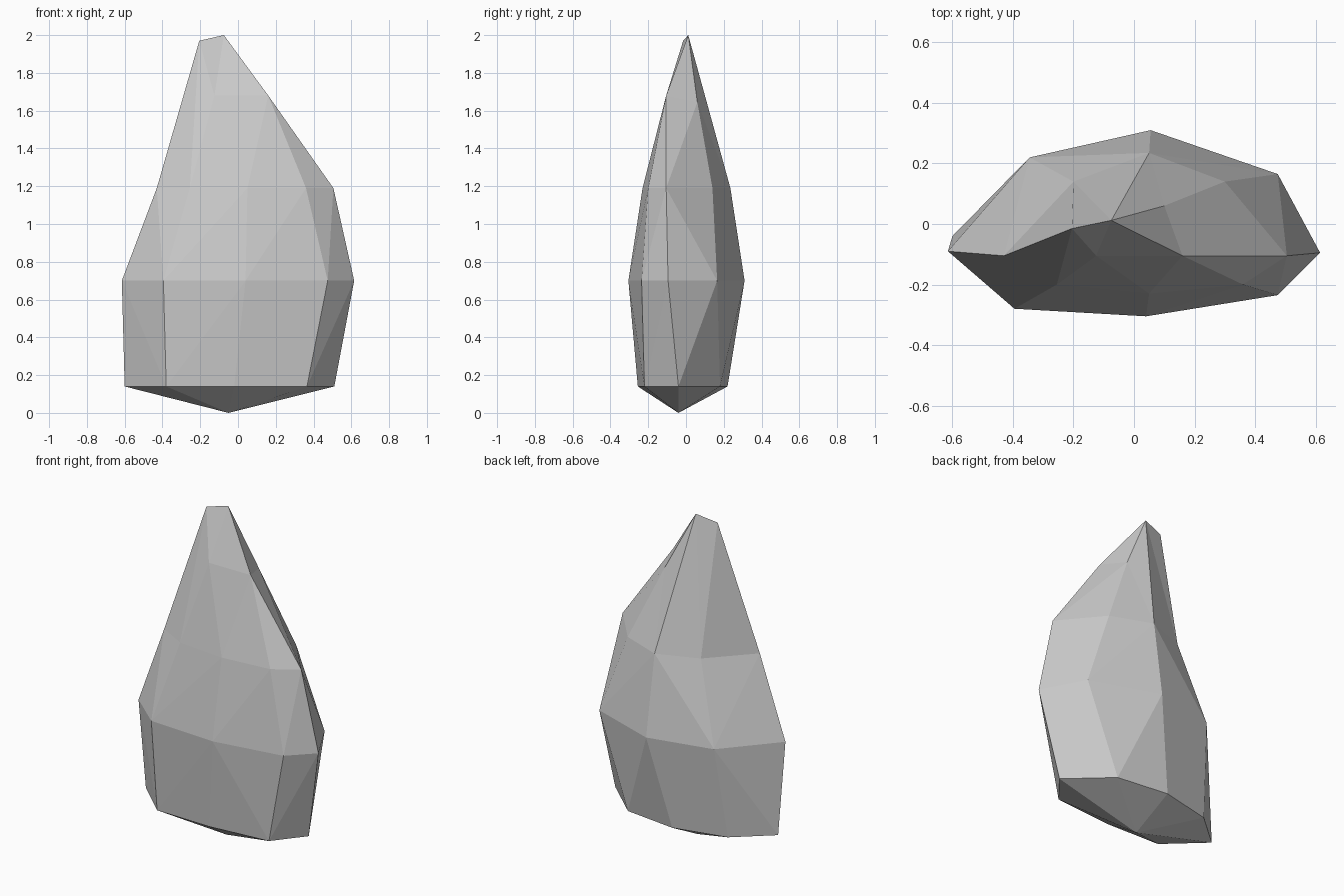
import bpy, bmesh
from mathutils import Vector

if "Cube" in bpy.data.objects:
    bpy.data.objects.remove(bpy.data.objects["Cube"])

bm = bmesh.new()


def ring(z, pts):
    return [bm.verts.new((x, y, z)) for x, y in pts]


def band(lo, hi):
    """Join two rings with triangles, picking the outward-bulging diagonal."""
    n = len(lo)
    for i in range(n):
        a, b, c, d = lo[i], lo[(i + 1) % n], hi[(i + 1) % n], hi[i]
        normal = (b.co - a.co).cross(c.co - a.co)
        if normal.dot(d.co - a.co) <= 0:
            tris = ((a, b, c), (a, c, d))
        else:
            tris = ((a, b, d), (b, c, d))
        for t in tris:
            bm.faces.new(t)


# Eight-sided cross-sections, starting at the left and running past the front
base = ring(0.14, [(-.60, -.04), (-.38, -.245), (-.02, -.255), (.365, -.22),
                   (.51, -.04), (.27, .18), (-.06, .22), (-.387, .145)])
belly = ring(0.70, [(-.615, -.09), (-.395, -.28), (.04, -.305), (.475, -.235),
                    (.615, -.095), (.475, .165), (.055, .31), (-.345, .22)])
shoulder = ring(1.19, [(-.43, -.105), (-.255, -.20), (.05, -.23), (.36, -.20),
                       (.505, -.105), (.30, .14), (.05, .235), (-.20, .14)])
band(base, belly)
band(belly, shoulder)

# Bottom point
foot = bm.verts.new((-.05, -.04, 0))
for i in range(8):
    bm.faces.new((base[(i + 1) % 8], base[i], foot))

# Chipped, uneven tip
A, B, C, L, P = [bm.verts.new(v) for v in (
    (-.125, -.105, 1.68), (.16, -.105, 1.68), (.10, .06, 1.645),
    (-.205, -.015, 1.97), (-.075, .012, 2.0))]
s = shoulder
for f in ((s[0], s[1], L), (s[1], A, L), (s[1], s[2], A), (s[2], B, A),
          (s[2], s[3], B), (s[3], s[4], B), (s[4], C, B), (s[4], s[5], C),
          (s[5], s[6], C), (s[6], P, C), (s[6], s[7], P), (s[7], L, P),
          (s[7], s[0], L), (A, B, P), (A, P, L), (B, C, P)):
    bm.faces.new(f)

bmesh.ops.recalc_face_normals(bm, faces=bm.faces[:])
mesh = bpy.data.meshes.new("rock_shard")
bm.to_mesh(mesh)
bm.free()
bpy.context.collection.objects.link(bpy.data.objects.new("rock_shard", mesh))
